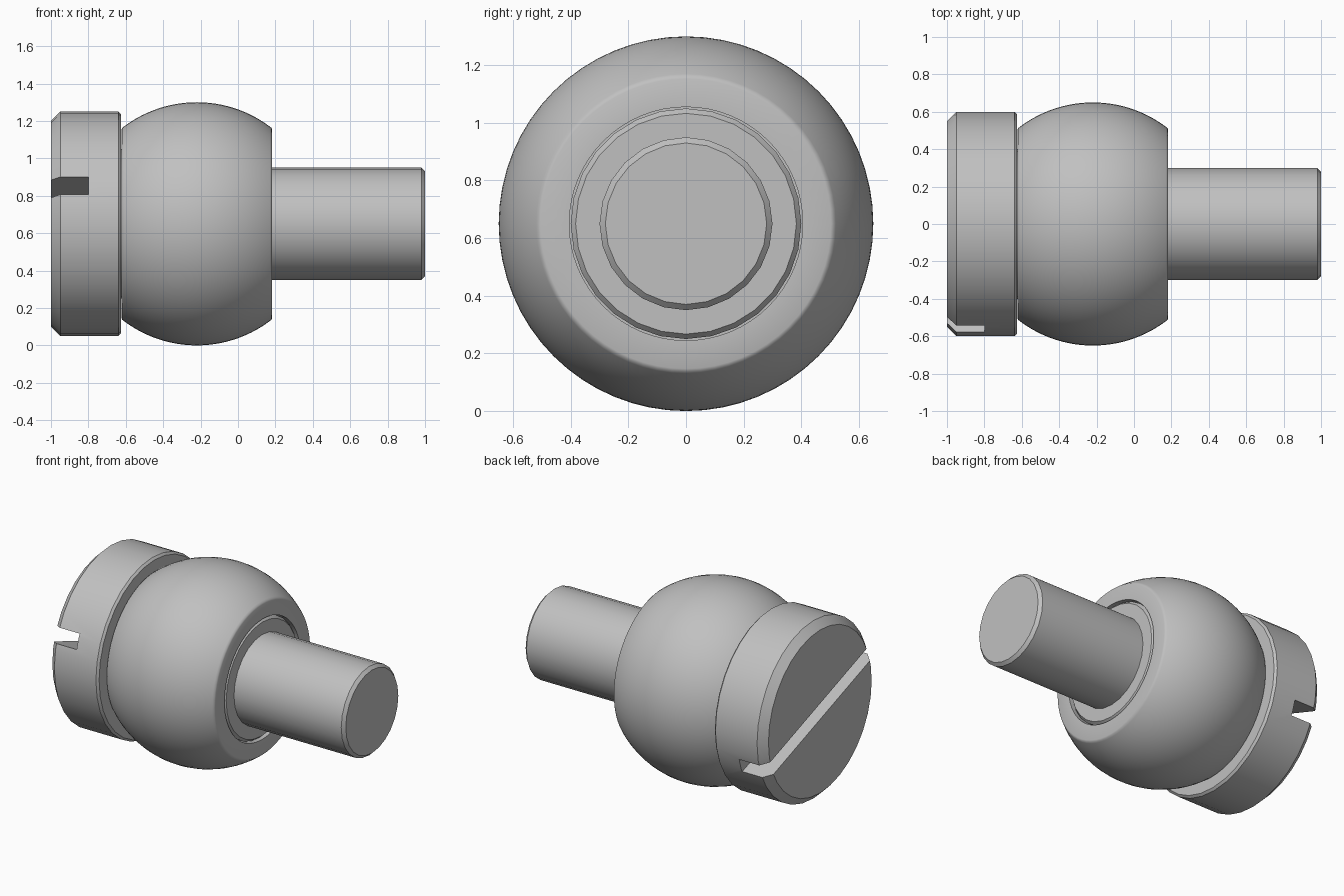
import bpy, bmesh
from math import sin, cos, pi, radians, sqrt

if "Cube" in bpy.data.objects:
    bpy.data.objects.remove(bpy.data.objects["Cube"])

AXIS_Z = 0.65
steel = bpy.data.materials.new("steel_grey")
steel.use_nodes = True
grey = (0.53, 0.53, 0.53, 1)
steel.diffuse_color = grey
steel.node_tree.nodes["Principled BSDF"].inputs["Base Color"].default_value = grey


def lathe(name, profile, sides, closed=False):
    """Turn an (x, radius) profile around the long axis."""
    bm = bmesh.new()
    rings = []
    for x, r in profile:
        angles = [2 * pi * i / sides for i in range(sides)]
        rings.append([bm.verts.new((x, r * cos(a), r * sin(a))) for a in angles])
    pairs = list(zip(rings, rings[1:]))
    if closed:
        pairs.append((rings[-1], rings[0]))
    else:
        bm.faces.new(rings[0])
        bm.faces.new(rings[-1])
    for a, b in pairs:
        for i in range(sides):
            j = (i + 1) % sides
            bm.faces.new((a[i], a[j], b[j], b[i]))
    bmesh.ops.recalc_face_normals(bm, faces=bm.faces)
    mesh = bpy.data.meshes.new(name)
    bm.to_mesh(mesh)
    bm.free()
    mesh.materials.append(steel)
    obj = bpy.data.objects.new(name, mesh)
    obj.location.z = AXIS_Z
    bpy.context.collection.objects.link(obj)
    return obj


def activate(obj):
    bpy.ops.object.select_all(action="DESELECT")
    obj.select_set(True)
    bpy.context.view_layer.objects.active = obj


# Screw head with a chamfered outer face
head = lathe("screw_head", [(-1, 0.55), (-0.95, 0.6), (-0.64, 0.6), (-0.626, 0.586)], 32)

# Tilted screwdriver slot across the head
bpy.ops.mesh.primitive_cube_add(size=1, location=(-1, 0, AXIS_Z), rotation=(radians(-20), 0, 0))
cutter = bpy.context.object
cutter.name = "slot_cutter"
cutter.scale = (0.4, 1.6, 0.1)
cutter.hide_render = True
cut = head.modifiers.new("slot", "BOOLEAN")
cut.operation = "DIFFERENCE"
cut.solver = "EXACT"
cut.object = cutter
activate(head)
bpy.ops.object.modifier_apply(modifier=cut.name)
bpy.data.objects.remove(cutter)

# Shoulder inside the ball, and the plain shaft
shoulder = lathe("shoulder", [(-0.66, 0.4), (0.16, 0.4), (0.18, 0.383)], 28)
shaft = lathe("shaft", [(0.1, 0.3), (0.98, 0.3), (1, 0.28)], 24)

# Ball roller: truncated sphere with a bore and softened rims
BALL_X, BALL_R, HALF = -0.22, 0.65, 0.403
STEPS = 24
arc = []
for i in range(STEPS + 1):
    dx = -0.39 + 0.78 * i / STEPS
    arc.append((BALL_X + dx, sqrt(BALL_R ** 2 - dx ** 2)))
rim = [(HALF - 0.004, 0.513), (HALF, 0.503)]
left = [(BALL_X - dx, r) for dx, r in reversed(rim)]
right = [(BALL_X + dx, r) for dx, r in rim]
bore = [(BALL_X + HALF, 0.405), (BALL_X - HALF, 0.405)]
ball = lathe("ball_roller", left + arc + right + bore, 64, closed=True)

# Smooth the turned surfaces, keep machined edges crisp
for obj in (head, shoulder, shaft, ball):
    activate(obj)
    bpy.ops.object.shade_smooth_by_angle(angle=radians(40 if obj is ball else 30))
